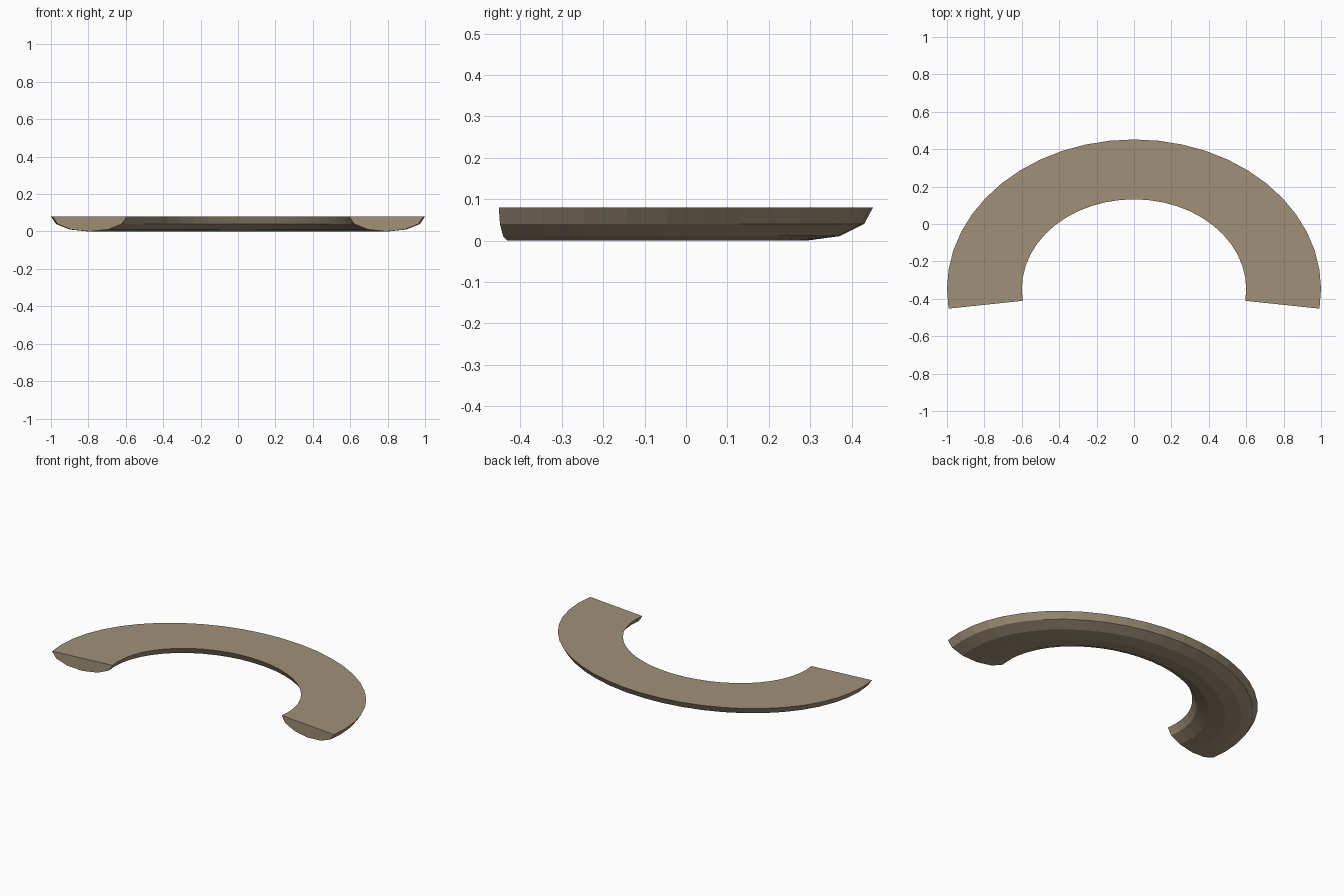
import bpy, bmesh, math

if "Cube" in bpy.data.objects:
    bpy.data.objects.remove(bpy.data.objects["Cube"])

STEPS = 26                  # segments along the arc (48 per full turn)
STEP = math.radians(7.5)
MID, HALF_W, HEIGHT = 0.8, 0.2, 0.08
SQUASH, CENTRE_Y = 0.8, -0.348

# half-round cross-section, flat side up
profile = [(MID + HALF_W * math.cos(math.radians(a)),
            HEIGHT - HEIGHT * math.sin(math.radians(a)))
           for a in range(0, 181, 30)]

bm = bmesh.new()

# rings swept around a squashed arc
rings = []
for i in range(STEPS + 1):
    t = (i - 1) * STEP
    rings.append([bm.verts.new((r * math.cos(t),
                                CENTRE_Y + SQUASH * r * math.sin(t), z))
                  for r, z in profile])

n = len(profile)
for a, b in zip(rings, rings[1:]):
    for j in range(n):
        k = (j + 1) % n
        bm.faces.new((a[j], a[k], b[k], b[j]))

# end caps
bm.faces.new(rings[0])
bm.faces.new(rings[-1][::-1])
bmesh.ops.recalc_face_normals(bm, faces=bm.faces)

mesh = bpy.data.meshes.new("half_round_arch")
bm.to_mesh(mesh)
bm.free()

# single tan colour
mat = bpy.data.materials.new("tan")
mat.diffuse_color = (0.35, 0.28, 0.19, 1)
mat.use_nodes = True
mat.node_tree.nodes["Principled BSDF"].inputs["Base Color"].default_value = mat.diffuse_color
mesh.materials.append(mat)

arch = bpy.data.objects.new("half_round_arch", mesh)
bpy.context.collection.objects.link(arch)
